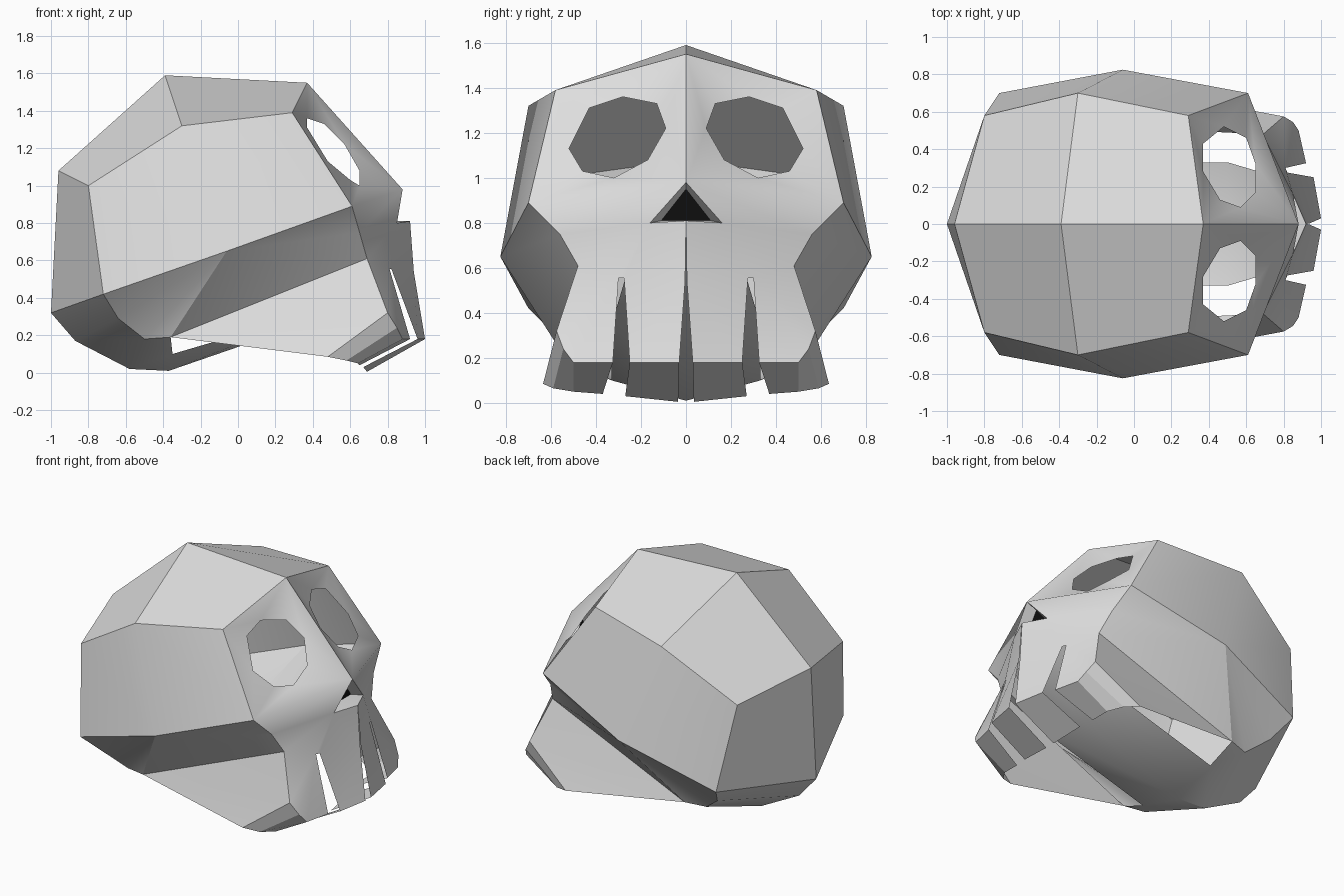
import bpy
import bmesh
import math
from mathutils import Matrix

if "Cube" in bpy.data.objects:
    bpy.data.objects.remove(bpy.data.objects["Cube"], do_unlink=True)


def material(name, rgb):
    mat = bpy.data.materials.new(name)
    mat.use_nodes = True
    mat.diffuse_color = (*rgb, 1)
    mat.node_tree.nodes["Principled BSDF"].inputs["Base Color"].default_value = (*rgb, 1)
    return mat


bone = material("bone grey", (0.73, 0.73, 0.73))
black = material("hollow black", (0.005, 0.005, 0.005))


def loft(row_a, row_b):
    """Quads between two rows of points."""
    return [(row_a[i], row_a[i + 1], row_b[i + 1], row_b[i]) for i in range(len(row_a) - 1)]


def fan(tip, row):
    """Triangles from one point to a row of points."""
    return [(tip, row[i], row[i + 1]) for i in range(len(row) - 1)]


def build(name, mat, faces, smooth_angle=28):
    """Make a shell from its left half and mirror it across the middle."""
    bm = bmesh.new()
    for face in faces:
        bm.faces.new([bm.verts.new(p) for p in face])
    bmesh.ops.remove_doubles(bm, verts=bm.verts[:], dist=0.001)
    bmesh.ops.mirror(bm, geom=bm.verts[:] + bm.edges[:] + bm.faces[:],
                     matrix=Matrix(), merge_dist=0.001, axis='Y')
    bmesh.ops.recalc_face_normals(bm, faces=bm.faces[:])
    mesh = bpy.data.meshes.new(name)
    bm.to_mesh(mesh)
    bm.free()
    mesh.materials.append(mat)
    obj = bpy.data.objects.new(name, mesh)
    bpy.context.collection.objects.link(obj)
    bpy.ops.object.select_all(action='DESELECT')
    obj.select_set(True)
    bpy.context.view_layer.objects.active = obj
    bpy.ops.object.shade_smooth_by_angle(angle=math.radians(smooth_angle))


# Shared corners of the cranium
nape, back, crown, brow = (-1, 0, .32), (-.96, 0, 1.08), (-.39, 0, 1.59), (.37, 0, 1.55)
side_back, side_top, temple = (-.8, .58, 1), (-.3, .7, 1.32), (.29, .58, 1.39)
low_back, widest, cheek = (-.72, .7, .42), (-.06, .825, .65), (.61, .7, .89)
cheek_mid, cheek_low = (.65, .56, .75), (.69, .48, .61)
hinge, hinge_in = (-.36, .53, .19), (-.35, .33, .1)

# Cranium: dome, sides and the undercut strip that narrows to the jaw
low_a, low_b = (-.64, .57, .29), (-.5, .49, .18)
dome = loft([nape, back, crown, brow], [low_back, side_back, side_top, temple])
sides = [(side_back, side_top, widest, low_back), (side_top, temple, cheek, widest)]
undercut = [(low_back, widest, low_a), (widest, low_b, low_a), (widest, hinge, low_b),
            (widest, cheek_low, hinge), (widest, cheek_mid, cheek_low), (widest, cheek, cheek_mid)]

# Skull base: keeled belly, then the palate rising to meet the back of the muzzle
keel = [(-.87, 0, .17), (-.58, 0, .02), (-.37, 0, .01), (.5, 0, .31), (.84, 0, .6)]
palate_side = [hinge_in, (.5, .33, .35), (.77, .25, .62)]
base = loft(keel[2:], palate_side)
base += [(nape, low_back, low_a, keel[0]), (keel[0], low_a, low_b, keel[1]),
         (keel[1], low_b, hinge_in), (keel[1], hinge_in, keel[2]), (low_b, hinge, hinge_in)]
build("cranium", bone, dome + sides + undercut + base)

# Face: slightly sunken eye opening framed by brow, temple, cheek and nose
nose_top, nose_side, nose_low = (.88, 0, .98), (.85, .16, .8), (.92, 0, .81)
eye = [(.57, .09, 1.22), (.46, .13, 1.33), (.37, .28, 1.36), (.37, .43, 1.31),
       (.48, .52, 1.13), (.6, .46, 1.03), (.65, .32, 1), (.65, .17, 1.08)]
face = fan(brow, eye[0:3]) + fan(temple, eye[2:5]) + fan(cheek, eye[4:7])
face += fan(nose_top, eye[6:8] + eye[0:1])
face += [(brow, temple, eye[2]), (temple, cheek, eye[4]),
         (cheek, nose_top, eye[6]), (nose_top, brow, eye[0])]

# Muzzle: cheeks running down into two teeth per side, parted by slits
slit_out, slit_in, slit_mid = (.81, .3, .555), (.82, .275, .555), (.94, .004, .54)
outer = [(.92, .325, .18), (.88, .5, .18), (.85, .545, .24), (.8, .575, .32)]
inner = [(1, .03, .18), (.96, .25, .18)]
muzzle = [(nose_top, cheek, cheek_mid, nose_side),
          (nose_side, cheek_mid, cheek_low, slit_out),
          (nose_side, slit_out, slit_in), (nose_side, slit_in, slit_mid, nose_low),
          (slit_mid, slit_in, inner[1], inner[0])]
muzzle += fan(slit_out, outer + [cheek_low])
build("face", bone, face + muzzle, 55)

# Jaw: undersides of the teeth and the side flaps back to the hinge
outer_low = [(.65, .37, .04), (.64, .5, .05), (.58, .59, .065), (.48, .635, .085)]
inner_low = [(.69, .035, .005), (.67, .27, .03)]
jaw = loft(outer, outer_low) + loft(inner, inner_low)
jaw += [(hinge, cheek_low, outer[3]), (hinge, outer[3], outer_low[3])]
build("jaw", bone, jaw)

# Nose: short walls in to a dark hollow
hollow = [(.8, 0, .95), (.79, .11, .81), (.79, 0, .81)]
build("nose_walls", bone, loft([nose_top, nose_side, nose_low], hollow))
build("nose_hollow", black, [hollow])
